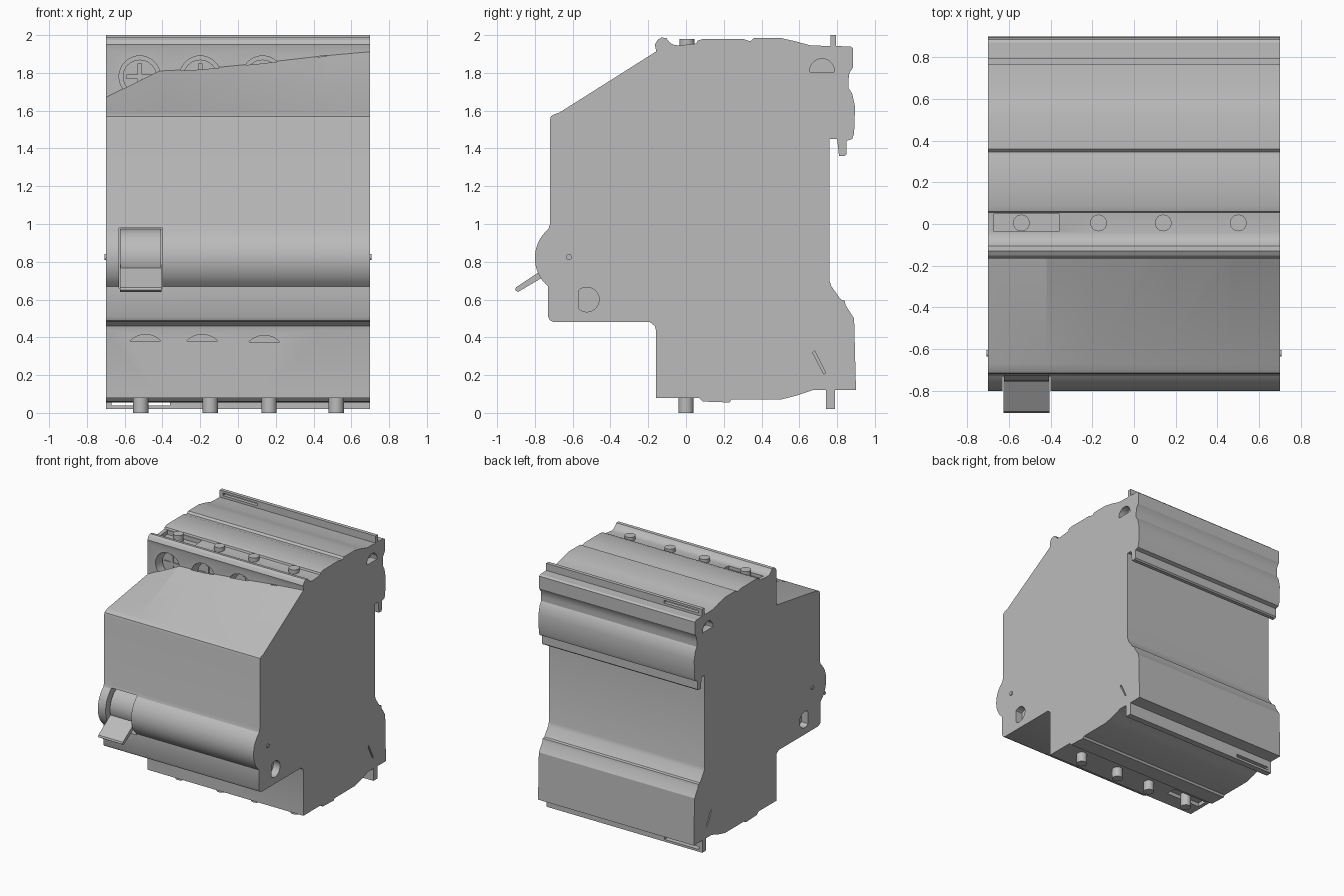
import bpy, bmesh
from math import sin, cos, pi, radians

cube = bpy.data.objects.get("Cube")
if cube:
    bpy.data.objects.remove(cube)

grey = bpy.data.materials.new("housing grey")
grey.use_nodes = True
COLOR = (0.5, 0.5, 0.5, 1)
grey.diffuse_color = COLOR
grey.node_tree.nodes["Principled BSDF"].inputs["Base Color"].default_value = COLOR


def loft(name, rings):
    """Join equal rings of points into a closed solid."""
    bm = bmesh.new()
    rows = [[bm.verts.new(p) for p in ring] for ring in rings]
    n = len(rows[0])
    for a, b in zip(rows, rows[1:]):
        for i in range(n):
            j = (i + 1) % n
            bm.faces.new((a[i], a[j], b[j], b[i]))
    bm.faces.new(rows[0])
    bm.faces.new(rows[-1][::-1])
    bmesh.ops.recalc_face_normals(bm, faces=bm.faces)
    mesh = bpy.data.meshes.new(name)
    bm.to_mesh(mesh)
    bm.free()
    mesh.materials.append(grey)
    obj = bpy.data.objects.new(name, mesh)
    bpy.context.collection.objects.link(obj)
    return obj


def prism(name, pts, axis, lo, hi):
    """Extrude a flat outline along one axis."""
    place = {"x": lambda p, t: (t, p[0], p[1]),
             "y": lambda p, t: (p[0], t, p[1]),
             "z": lambda p, t: (p[0], p[1], t)}[axis]
    return loft(name, [[place(p, t) for p in pts] for t in (lo, hi)])


def arc(u, v, r, start=0, end=360, steps=32):
    count = steps if end - start == 360 else steps + 1
    return [(u + r * cos(radians(start + (end - start) * i / steps)),
             v + r * sin(radians(start + (end - start) * i / steps))) for i in range(count)]


def rect(u0, v0, u1, v1):
    return [(u0, v0), (u1, v0), (u1, v1), (u0, v1)]


def cut(target, cutter):
    cutter.hide_render = True
    mod = target.modifiers.new("cut", "BOOLEAN")
    mod.operation, mod.solver, mod.object = "DIFFERENCE", "EXACT", cutter
    bpy.context.view_layer.objects.active = target
    bpy.ops.object.modifier_apply(modifier=mod.name)
    bpy.data.objects.remove(cutter)


# Housing: side outline swept across the width, its sloped roof rising to +x
W = 0.7
FRONT = [(-.16, .08), (-.16, .44), (-.165, .46), (-.19, .48), (-.70, .48), (-.72, .49),
         (-.73, .51), (-.73, .67)]
BULGE = arc(-.6, .82, .2, 218, 130, 14)
BROW = [(-.72, 1.0), (-.72, 1.55), (-.715, 1.57), (-.70, 1.58), (-.67, 1.59)]
TOP = [(-.16, 1.925), (-.165, 1.95), (-.15, 1.975), (-.13, 1.987), (-.105, 1.985),
       (-.09, 1.965), (-.07, 1.95), (-.04, 1.945), (.055, 1.955), (.06, 1.97), (.09, 1.98), (.3, 1.98),
       (.33, 1.97), (.345, 1.97), (.36, 1.985), (.5, 1.985), (.58, 1.967), (.66, 1.945), (.87, 1.94), (.885, 1.93)]
BACK = [(.885, 1.83), (.865, 1.8), (.86, 1.76), (.86, 1.72), (.88, 1.69), (.895, 1.62),
        (.89, 1.48), (.88, 1.45), (.85, 1.44), (.85, 1.37), (.84, 1.36), (.81, 1.36),
        (.80, 1.45), (.76, 1.45), (.76, .70), (.77, .67), (.82, .6), (.84, .595),
        (.845, .57), (.89, .50), (.90, .12)]
BASE = [(.67, .12), (.58, .09), (.5, .07), (.24, .07), (.23, .055), (.09, .06), (.07, .08)]
RIDGE = [(-W, 1.67), (-.42, 1.81), (-.2, 1.82), (.1, 1.85), (.45, 1.89), (W, 1.912)]
housing = loft("housing", [[(x, y, z) for y, z in FRONT + BULGE + BROW + [(-.16, ridge)] + TOP + BACK + BASE]
                           for x, ridge in RIDGE])

# Terminal wells in the upper wall, and slivers of wells in the lower wall
WELLS = (-.52, -.2, .13, .45)
for x in WELLS:
    cut(housing, prism("well_cutter", arc(x, 1.78, .11), "y", -.166, -.05))
for x, z in ((-.49, .30), (-.19, .30), (.14, .295)):
    cut(housing, prism("low_well_cutter", arc(x, z, .115, 45, 135, 16), "y", -.2, -.08))

# Side holes and slits on both sides
for s in (-1, 1):
    lo, hi = sorted((s * .64, s * .8))
    cut(housing, prism("side_hole_cutter", arc(-.525, .6, .065, -130, 130), "x", lo, hi))
    cut(housing, prism("half_hole_cutter", arc(.72, 1.81, .065, -5, 185), "x", lo, hi))
    cut(housing, prism("slit_cutter", [(.67, .32), (.68, .33), (.74, .21), (.73, .205)], "x", lo, hi))
    nub = prism("side_nub", arc(-.62, .825, .016, steps=16), "x", *sorted((s * .69, s * .708)))

# Pockets around the first screws, and the toggle opening
for lo, hi in ((1.92, 2.1), (-.1, .11)):
    cut(housing, prism("pocket_cutter", rect(-.67, -.035, -.36, .05), "z", lo, hi))
cut(housing, prism("toggle_cutter", rect(-.63, .66, -.40, .98), "y", -.9, -.62))


def finish(obj, angle=28):
    bpy.ops.object.select_all(action="DESELECT")
    obj.select_set(True)
    bpy.context.view_layer.objects.active = obj
    bpy.ops.object.shade_smooth_by_angle(angle=radians(angle))


finish(housing)

# Toggle barrel, its grip ridge and lever
finish(prism("toggle_barrel", arc(-.6, .82, .155), "x", -.622, -.408))
prism("toggle_lever", [(-.70, .765), (-.72, .74), (-.89, .64), (-.905, .65), (-.90, .665), (-.72, .785)],
      "x", -.625, -.405)

# Terminal screws seen inside the wells
for x in WELLS[:3]:
    finish(prism("terminal_screw", arc(x, 1.78, .09), "y", -.10, -.04))
    prism("screw_cross_bar", rect(x - .07, 1.768, x + .07, 1.792), "y", -.108, -.09)
    prism("screw_cross_post", rect(x - .012, 1.71, x + .012, 1.85), "y", -.108, -.09)

# Screw pins on the top and bottom
for x in (-.54, -.17, .14, .5):
    finish(prism("top_pin", arc(x, .005, .04, steps=24), "z", 1.90, 1.98))
for x in (-.515, -.147, .165, .52):
    finish(prism("bottom_pin", arc(x, 0, .04, steps=24), "z", 0, .12))

# Rail clips with a slot at one end
for name, y0, y1, z0, z1, s0, s1 in (("top_clip", .765, .795, 1.90, 2.0, 1.962, 1.982),
                                     ("bottom_clip", .74, .79, .02, .15, .038, .062)):
    clip = prism(name, rect(y0, z0, y1, z1), "x", -W, W)
    cut(clip, prism("clip_slot_cutter", rect(-.67, s0, -.36, s1), "y", .6, 1))
